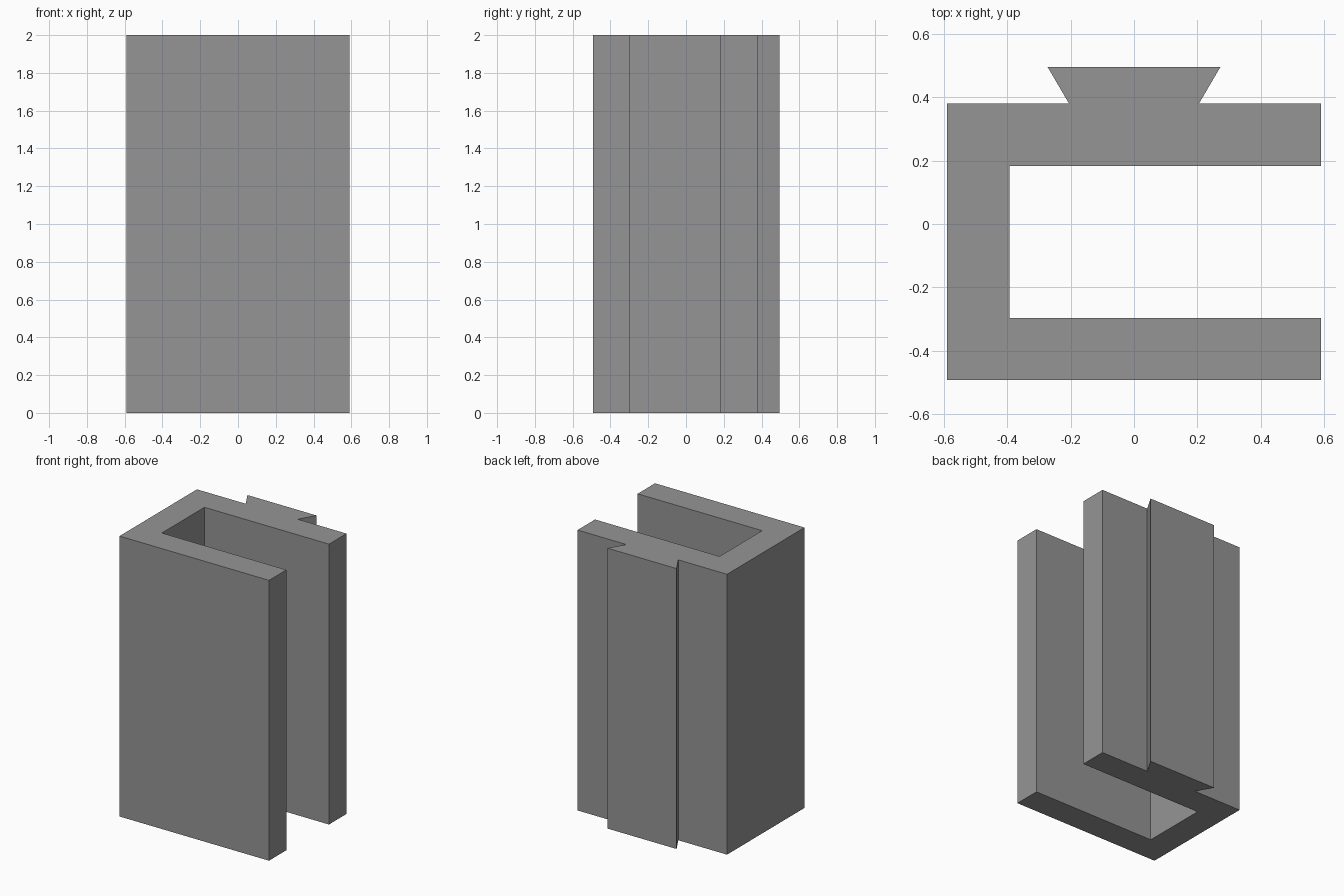
import bpy
import bmesh

if "Cube" in bpy.data.objects:
    bpy.data.objects.remove(bpy.data.objects["Cube"])

HEIGHT = 2.0

grey = bpy.data.materials.new("plain grey")
grey.diffuse_color = (0.3, 0.3, 0.3, 1.0)
grey.use_nodes = True
grey.node_tree.nodes["Principled BSDF"].inputs["Base Color"].default_value = grey.diffuse_color

# C-shaped channel outline with a dovetail rail on its back, counter-clockwise
outline = [
    (-0.59, -0.493), (0.59, -0.493), (0.59, -0.297), (-0.393, -0.297),
    (-0.393, 0.183), (0.59, 0.183), (0.59, 0.38),
    (0.205, 0.38), (0.273, 0.496), (-0.273, 0.496), (-0.205, 0.38),
    (-0.59, 0.38),
]

# Extrude the outline upward into a solid
bm = bmesh.new()
base = bm.faces.new([bm.verts.new((x, y, 0)) for x, y in outline])
result = bmesh.ops.extrude_face_region(bm, geom=[base], use_keep_orig=True)
top = [v for v in result["geom"] if isinstance(v, bmesh.types.BMVert)]
bmesh.ops.translate(bm, verts=top, vec=(0, 0, HEIGHT))
bmesh.ops.recalc_face_normals(bm, faces=bm.faces)

mesh = bpy.data.meshes.new("dovetail_channel")
bm.to_mesh(mesh)
bm.free()
mesh.materials.append(grey)
channel = bpy.data.objects.new("dovetail_channel", mesh)
bpy.context.collection.objects.link(channel)
